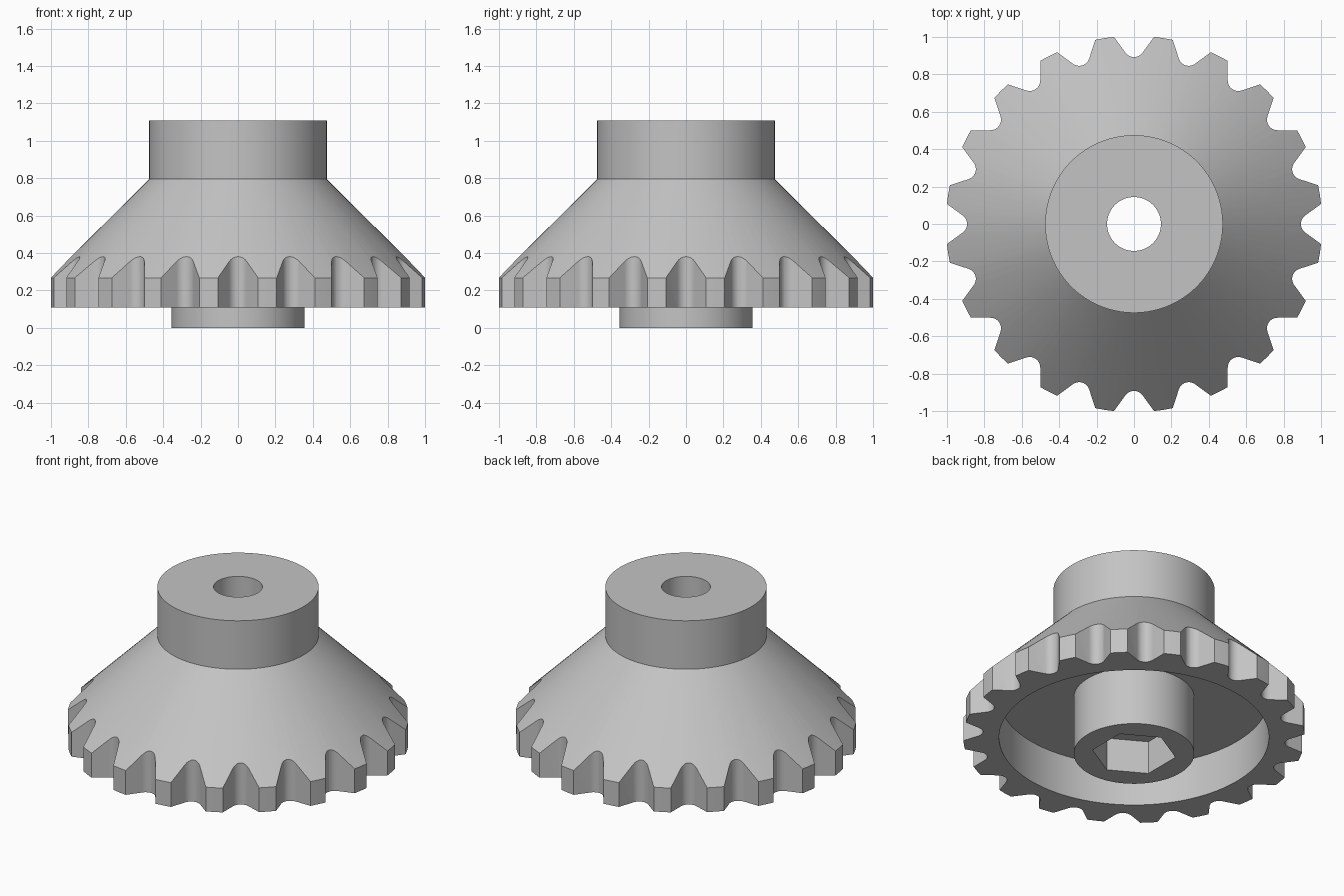
import bpy, bmesh
from math import sin, cos, tan, pi, radians
from mathutils import Matrix

if "Cube" in bpy.data.objects:
    bpy.data.objects.remove(bpy.data.objects["Cube"], do_unlink=True)

TEETH = 20
SEGMENTS = 120
HOLE_R = 0.144

steel = bpy.data.materials.new("grey metal")
steel.use_nodes = True
GREY = (0.55, 0.55, 0.55, 1)
steel.diffuse_color = GREY
steel.node_tree.nodes["Principled BSDF"].inputs["Base Color"].default_value = GREY


def make_object(name, bm):
    bmesh.ops.recalc_face_normals(bm, faces=bm.faces)
    mesh = bpy.data.meshes.new(name)
    bm.to_mesh(mesh)
    bm.free()
    mesh.materials.append(steel)
    obj = bpy.data.objects.new(name, mesh)
    bpy.context.collection.objects.link(obj)
    return obj


def add_prism(bm, outline, z0, z1, angle=0):
    """Vertical prism from a plan outline, turned about z."""
    turn = Matrix.Rotation(angle, 3, 'Z')
    low = [bm.verts.new((x, y, z0)) for x, y in outline]
    high = [bm.verts.new((x, y, z1)) for x, y in outline]
    bm.faces.new(low)
    bm.faces.new(high)
    n = len(outline)
    for i in range(n):
        j = (i + 1) % n
        bm.faces.new((low[i], low[j], high[j], high[i]))
    bmesh.ops.transform(bm, matrix=turn.to_4x4(), verts=low + high)


# Turned body: top collar, cone, toothed rim, underside recess, hub and bore
profile = [(HOLE_R, 1.11), (0.475, 1.11), (0.475, 0.795), (1.006, 0.268),
           (1.006, 0.11), (0.795, 0.11), (0.795, 0.38), (0.355, 0.38),
           (0.355, 0), (HOLE_R, 0)]
bm = bmesh.new()
rings = []
for s in range(SEGMENTS):
    a = 2 * pi * s / SEGMENTS
    rings.append([bm.verts.new((r * cos(a), r * sin(a), z)) for r, z in profile])
for s in range(SEGMENTS):
    ring, after = rings[s], rings[(s + 1) % SEGMENTS]
    for i in range(len(profile)):
        j = (i + 1) % len(profile)
        bm.faces.new((ring[i], ring[j], after[j], after[i]))
gear = make_object("bevel_gear", bm)

# Groove cutters: rounded root with straight flared flanks
flare, root_r, root_c = radians(36), 0.056, 0.948
span = pi / 2 - flare
steps = 10
outline = []
for i in range(steps + 1):
    t = -span + 2 * span * i / steps
    outline.append((root_c - root_r * cos(t), root_r * sin(t)))
x_end, y_end = outline[-1]
outer_x = 1.1
outer_y = y_end + (outer_x - x_end) * tan(flare)
outline += [(outer_x, outer_y), (outer_x, -outer_y)]
bm = bmesh.new()
for k in range(TEETH):
    add_prism(bm, outline, 0.02, 0.6, 2 * pi * k / TEETH)
grooves = make_object("groove_cutter", bm)

# Hexagonal socket cutter, with a corner on the y axis
hexagon = [(0.248 * cos(pi / 2 + k * pi / 3), 0.248 * sin(pi / 2 + k * pi / 3))
           for k in range(6)]
bm = bmesh.new()
add_prism(bm, hexagon, -0.1, 0.215)
socket = make_object("socket_cutter", bm)

# Cut the grooves and socket, then discard the cutters
bpy.ops.object.select_all(action='DESELECT')
bpy.context.view_layer.objects.active = gear
gear.select_set(True)
for cutter in (grooves, socket):
    cutter.hide_render = True
    cut = gear.modifiers.new(cutter.name, 'BOOLEAN')
    cut.operation = 'DIFFERENCE'
    cut.solver = 'EXACT'
    cut.object = cutter
    bpy.ops.object.modifier_apply(modifier=cut.name)
    bpy.data.objects.remove(cutter, do_unlink=True)

bpy.ops.object.shade_smooth_by_angle(angle=radians(25))
